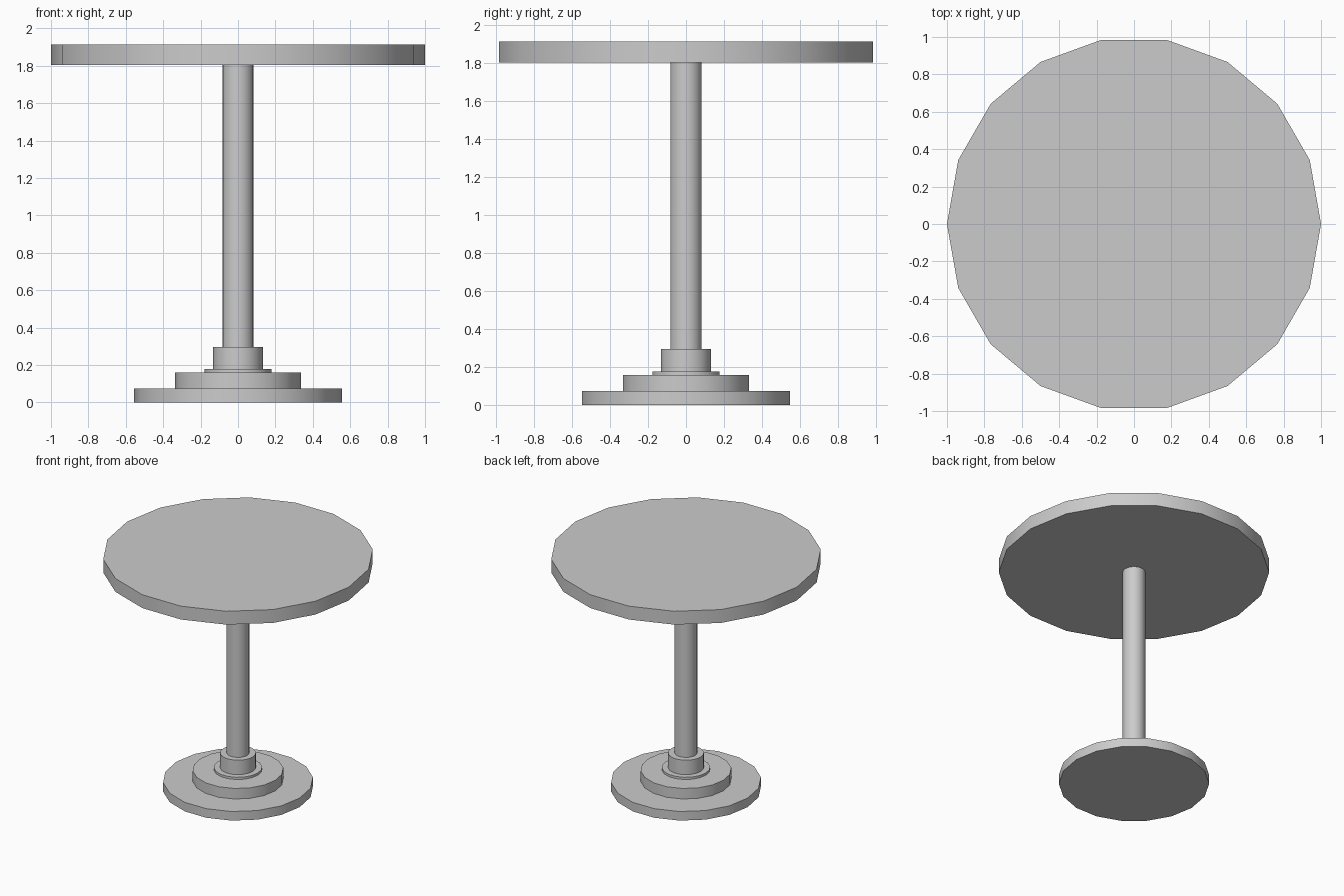
import bpy
import math

if "Cube" in bpy.data.objects:
    bpy.data.objects.remove(bpy.data.objects["Cube"])

SIDES = 18


def disc(name, radius, z0, z1):
    """Upright 18-sided cylinder with a corner on the x axis."""
    bpy.ops.mesh.primitive_cylinder_add(
        vertices=SIDES, radius=radius, depth=z1 - z0,
        location=(0, 0, (z0 + z1) / 2), rotation=(0, 0, math.pi / 2))
    obj = bpy.context.object
    obj.name = name
    bpy.ops.object.transform_apply(location=False, rotation=True, scale=False)
    bpy.ops.object.shade_smooth_by_angle(angle=math.radians(30))
    return obj


# Stepped foot
disc("base_plate", 0.556, 0.0, 0.074)
disc("base_step", 0.336, 0.074, 0.16)
disc("base_washer", 0.179, 0.16, 0.178)
disc("pole_collar", 0.133, 0.178, 0.296)

# Pole and round top
disc("pole", 0.084, 0.296, 1.805)
disc("table_top", 1.0, 1.805, 1.914)
